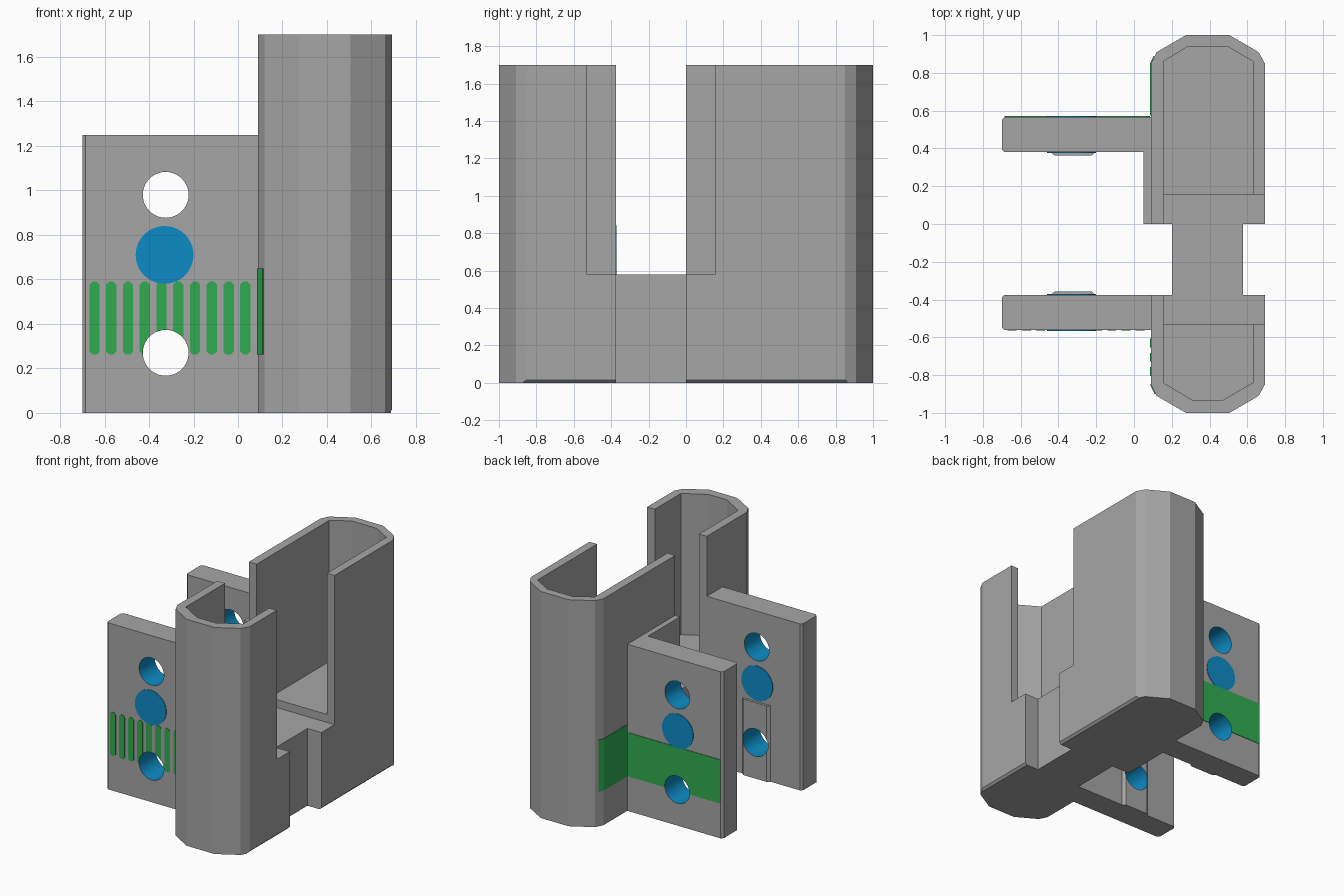
import bpy, bmesh, math

if "Cube" in bpy.data.objects:
    bpy.data.objects.remove(bpy.data.objects["Cube"])


def material(name, rgb):
    m = bpy.data.materials.new(name)
    m.diffuse_color = (*rgb, 1)
    m.use_nodes = True
    m.node_tree.nodes["Principled BSDF"].inputs["Base Color"].default_value = m.diffuse_color
    return m


GREY = material("grey plastic", (0.38, 0.38, 0.38))
BLUE = material("blue", (0.004, 0.26, 0.56))
GREEN = material("green", (0.03, 0.41, 0.08))


def prism(name, pts, lo, hi, axis="z", mat=GREY):
    """Extrude a closed outline along z (points are x, y) or y (points are x, z)."""
    bm = bmesh.new()
    place = (lambda a, b, h: (a, b, h)) if axis == "z" else (lambda a, b, h: (a, h, b))
    low = [bm.verts.new(place(a, b, lo)) for a, b in pts]
    high = [bm.verts.new(place(a, b, hi)) for a, b in pts]
    bm.faces.new(low)
    bm.faces.new(high)
    n = len(pts)
    for i in range(n):
        j = (i + 1) % n
        bm.faces.new((low[i], low[j], high[j], high[i]))
    bmesh.ops.recalc_face_normals(bm, faces=bm.faces)
    me = bpy.data.meshes.new(name)
    bm.to_mesh(me)
    bm.free()
    me.materials.append(mat)
    ob = bpy.data.objects.new(name, me)
    bpy.context.collection.objects.link(ob)
    return ob


def box(name, x0, x1, y0, y1, z0, z1):
    return prism(name, [(x0, y0), (x1, y0), (x1, y1), (x0, y1)], z0, z1)


def circle(x, z, r, n=40):
    return [(x + r * math.cos(math.tau * i / n), z + r * math.sin(math.tau * i / n))
            for i in range(n)]


def cut(ob, cutters):
    """Subtract the cutters from the object, then delete them."""
    bpy.context.view_layer.objects.active = ob
    for c in cutters:
        c.hide_render = True
        mod = ob.modifiers.new("cut", "BOOLEAN")
        mod.operation = "DIFFERENCE"
        mod.solver = "EXACT"
        mod.object = c
        bpy.ops.object.modifier_apply(modifier=mod.name)
        bpy.data.objects.remove(c, do_unlink=True)


HOLE_X, HOLE_R, HOLES = -0.325, 0.103, (0.27, 0.98)


def drill(ob, blue_walls=True):
    """Cut both bolt holes and colour their walls."""
    cut(ob, [prism("hole_cutter", circle(HOLE_X, z, HOLE_R), -1, 1, "y") for z in HOLES])
    if not blue_walls:
        return
    ob.data.materials.append(BLUE)
    slot = len(ob.data.materials) - 1
    for p in ob.data.polygons:
        near = any(math.hypot(p.center.x - HOLE_X, p.center.z - z) < HOLE_R + 0.004
                   for z in HOLES)
        if near and abs(p.normal.y) < 0.1:
            p.material_index = slot


# Main body: long column with faceted ends
body = prism("body", [
    (0.09, -0.85), (0.12, -0.91), (0.275, -1), (0.505, -1), (0.66, -0.91), (0.693, -0.85),
    (0.693, 0.85), (0.66, 0.91), (0.505, 1), (0.275, 1), (0.12, 0.91), (0.09, 0.85)], 0, 1.7)
cut(body, [
    # pocket
    prism("pocket", [(0.155, -0.84), (0.315, -0.935), (0.465, -0.935), (0.63, -0.84),
                     (0.63, 0.86), (0.495, 0.94), (0.285, 0.94), (0.155, 0.86)], 0.64, 2),
    # wide opening on one side, narrow one on the other
    box("wide_opening", 0.155, 0.9, -0.53, 0.155, 0.58, 2),
    box("narrow_opening", 0, 0.2, -0.375, 0, 0.58, 2),
    # waist recesses
    box("waist_left", 0, 0.2, -0.375, 0, -0.5, 2),
    box("waist_right", 0.577, 0.9, -0.375, 0, -0.5, 2),
    # bottom edge chamfer
    prism("edge_chamfer", [(0.657, -0.02), (0.72, -0.02), (0.72, 0.043)], -0.87, 0.86, "y"),
])

# Rib between the body and the rear flange
box("side_rib", 0.05, 0.09, 0, 0.38, 0, 1.25)

# Flanges with bolt holes, spot discs and inner ridges
for label, y0, y1, inner in (("front", -0.562, -0.375, 1), ("rear", 0.38, 0.567, -1)):
    c = 0.015
    flange = prism(label + "_flange", [(0.09, y0), (0.09, y1), (-0.7 + c, y1),
                   (-0.7, y1 - c), (-0.7, y0 + c), (-0.7 + c, y0)], 0, 1.25)
    drill(flange)
    face = y1 if inner > 0 else y0
    tip = face + inner * 0.018
    ridge = prism(label + "_ridge", [(-0.44, face), (-0.205, face),
                                     (-0.225, tip), (-0.42, tip)], 0, 0.57)
    drill(ridge)
    for side, y in (("near", y0), ("far", y1)):
        s = -1 if side == "near" else 1
        prism(f"{label}_{side}_spot", circle(-0.33, 0.71, 0.13), y, y + s * 0.004, "y", BLUE)

# Rear green band on the flange and around the column side
band = prism("rear_band", [(-0.685, 0.262), (0.075, 0.262), (0.085, 0.272), (0.085, 0.58),
                           (0.075, 0.59), (-0.685, 0.59)], 0.567, 0.571, "y", GREEN)
drill(band, False)
prism("rear_column_band", [(0.09, 0.575), (0.086, 0.575), (0.086, 0.851),
                           (0.104, 0.889), (0.108, 0.886), (0.09, 0.85)], 0.262, 0.65, "z", GREEN)

# Front green stripes with clipped ends
for i in range(10):
    x, w, k = -0.645 + 0.0753 * i, 0.0235, 0.014
    stripe = prism(f"front_stripe_{i + 1}", [
        (x - w + k, 0.262), (x + w - k, 0.262), (x + w, 0.262 + k), (x + w, 0.59 - k),
        (x + w - k, 0.59), (x - w + k, 0.59), (x - w, 0.59 - k), (x - w, 0.262 + k)],
        -0.565, -0.562, "y", GREEN)
    if abs(x - HOLE_X) < HOLE_R + w:
        drill(stripe, False)

# Stripes on the front column side
for i in range(3):
    y = -0.63 - 0.0753 * i
    prism(f"column_stripe_{i + 1}", [(0.09, y - 0.0235), (0.086, y - 0.0235),
          (0.086, y + 0.0235), (0.09, y + 0.0235)], 0.262, 0.65, "z", GREEN)
prism("column_corner_stripe", [(0.09, -0.85), (0.086, -0.851), (0.111, -0.902),
                               (0.115, -0.9)], 0.262, 0.65, "z", GREEN)
